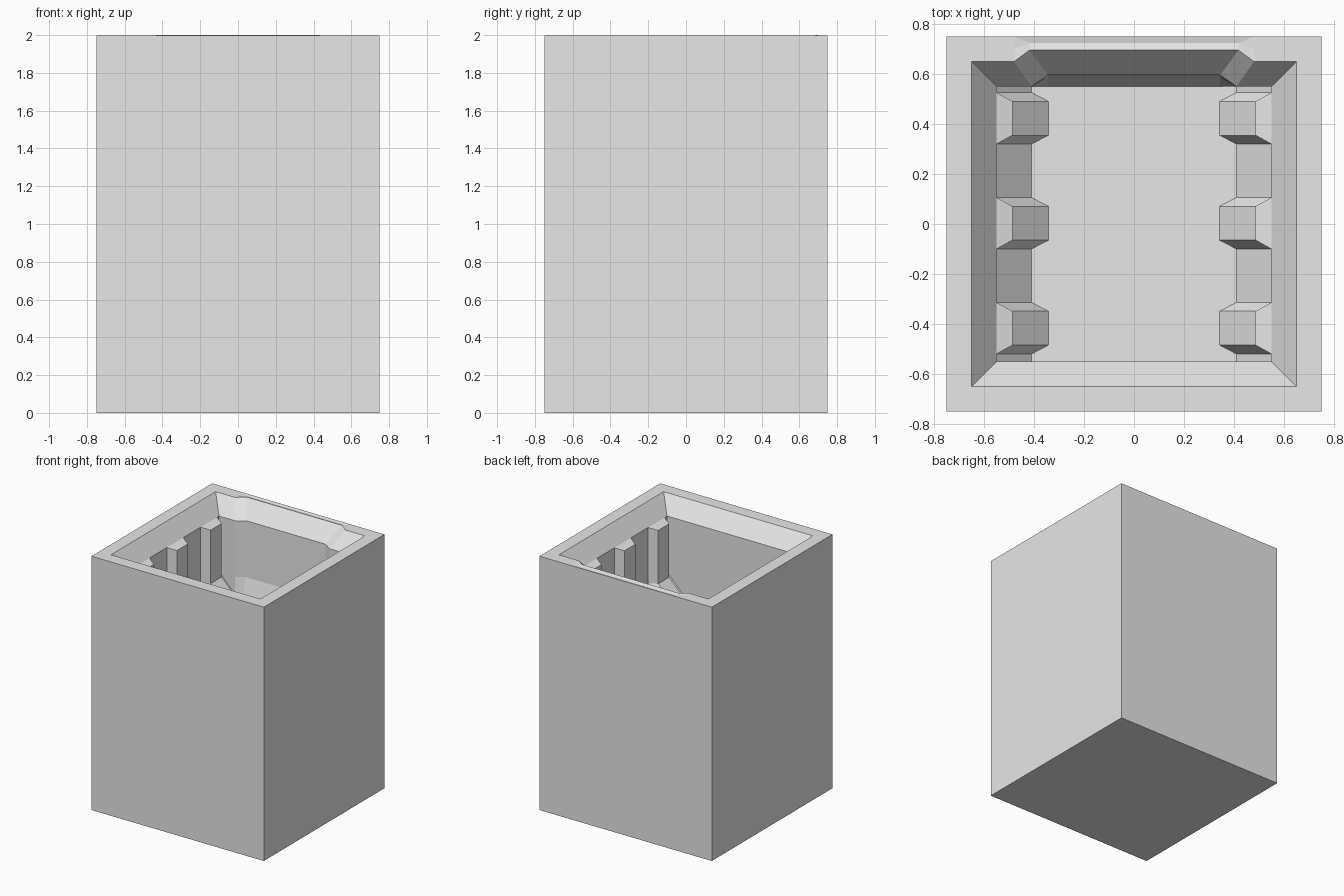
import bpy
import bmesh

cube = bpy.data.objects.get("Cube")
if cube:
    bpy.data.objects.remove(cube, do_unlink=True)

# One plain grey for the whole container
grey = bpy.data.materials.new("plain_grey")
grey.use_nodes = True
grey.diffuse_color = (0.8, 0.8, 0.8, 1)
grey.node_tree.nodes["Principled BSDF"].inputs["Base Color"].default_value = (0.8, 0.8, 0.8, 1)

RIM, LEDGE, FOOT, FLOOR = 1.997, 1.87, 1.43, 1.29
RIB_CENTRES = (-0.417, 0.003, 0.423)
RIB_ROOT, RIB_FACE = 0.103, 0.068


def ring(wx, wy, z, notch, rib=None):
    """Closed loop: front corner, three ribs, back corner, back notch, mirrored.
    notch holds the notch's edge and middle points; rib is the rib's (x, z)."""
    rib_x, rib_z = rib or (wx, z)
    half_face = RIB_FACE if rib else RIB_ROOT
    side = [(wx, -wy, z)]
    for y in RIB_CENTRES:
        side += [(wx, y - RIB_ROOT, z), (rib_x, y - half_face, rib_z),
                 (rib_x, y + half_face, rib_z), (wx, y + RIB_ROOT, z)]
    side += [(wx, wy, z), *notch]
    return side + [(-x, y, h) for x, y, h in reversed(side)]


def notch(edge_x, edge_y, mid_x, mid_y, z, mid_z=None):
    return (edge_x, edge_y, z), (mid_x, mid_y, z if mid_z is None else mid_z)


upper = notch(0.41, 0.55, 0.345, 0.596, LEDGE)
rings = [
    # Outer walls
    ring(0.75, 0.75, 0, notch(0.48, 0.75, 0.48, 0.75, 0)),
    ring(0.75, 0.75, RIM, notch(0.48, 0.75, 0.48, 0.75, RIM)),
    # Rim with the shallow groove at the back
    ring(0.70, 0.70, RIM, notch(0.48, 0.70, 0.418, 0.725, RIM, 1.992)),
    ring(0.65, 0.65, RIM, notch(0.48, 0.65, 0.418, 0.696, RIM, 2.0)),
    # Sloped mouth and the rib caps
    ring(0.55, 0.55, LEDGE, upper),
    ring(0.55, 0.55, LEDGE, upper, (0.487, 1.85)),
    # Ribbed walls and flared feet down to the floor
    ring(0.55, 0.55, FOOT, notch(0.41, 0.55, 0.345, 0.588, FOOT), (0.487, FOOT)),
    ring(0.41, 0.55, FLOOR, notch(0.41, 0.55, 0.345, 0.55, FLOOR), (0.343, FLOOR)),
]

bm = bmesh.new()
loops = [[bm.verts.new(p) for p in r] for r in rings]
for low, high in zip(loops, loops[1:]):
    n = len(low)
    for i in range(n):
        j = (i + 1) % n
        bm.faces.new((low[i], low[j], high[j], high[i]))
bm.faces.new(list(reversed(loops[0])))
bm.faces.new(loops[-1])

bmesh.ops.remove_doubles(bm, verts=bm.verts[:], dist=0.0005)
bmesh.ops.dissolve_limit(bm, angle_limit=0.01, verts=bm.verts[:], edges=bm.edges[:])
bmesh.ops.triangulate(bm, faces=[f for f in bm.faces if len(f.verts) > 4])
bmesh.ops.recalc_face_normals(bm, faces=bm.faces[:])

mesh = bpy.data.meshes.new("ribbed_container")
bm.to_mesh(mesh)
bm.free()
mesh.materials.append(grey)
container = bpy.data.objects.new("ribbed_container", mesh)
bpy.context.collection.objects.link(container)
